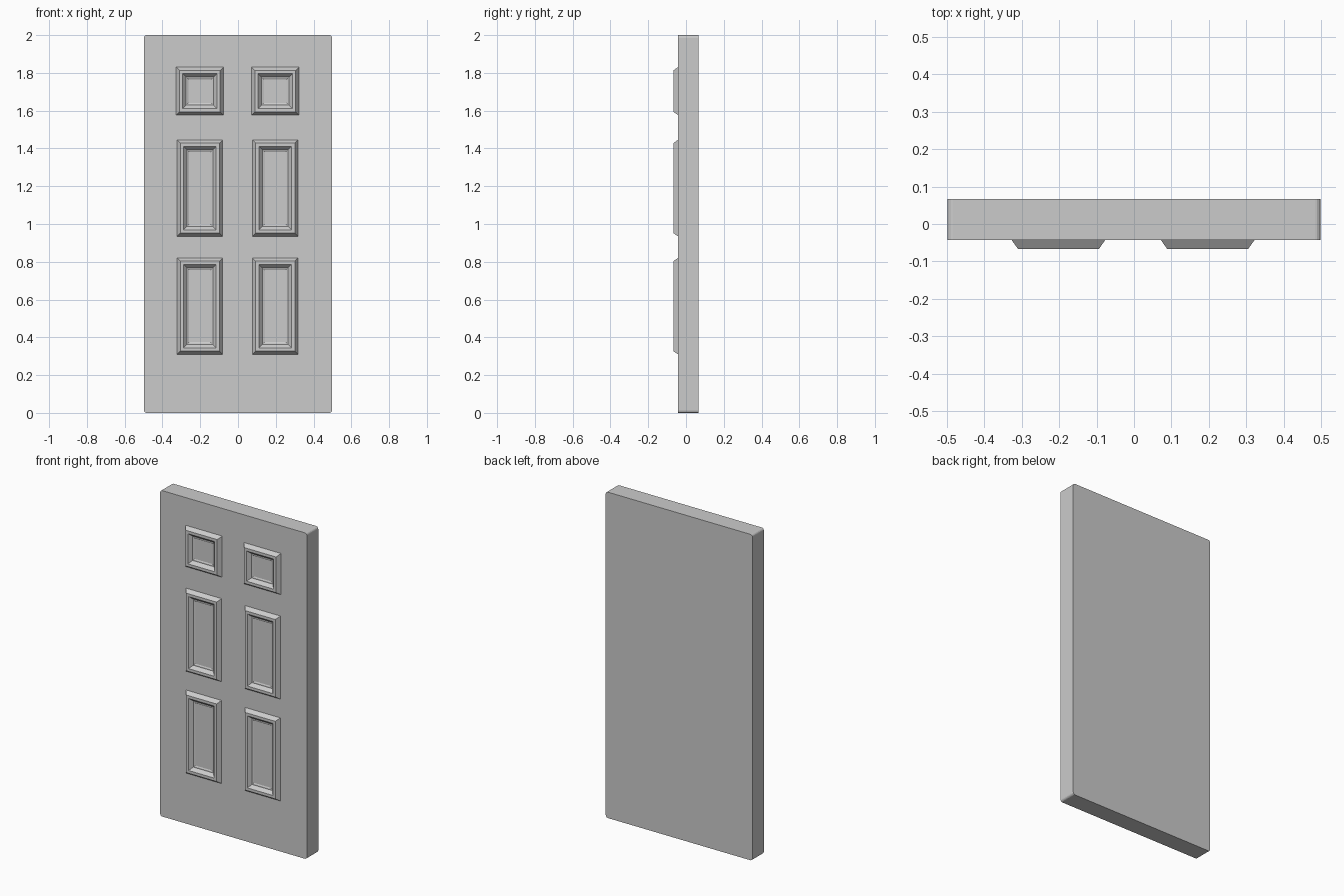
import bpy, bmesh
from math import sin, cos, pi

if "Cube" in bpy.data.objects:
    bpy.data.objects.remove(bpy.data.objects["Cube"])

FACE, BACK = -0.043, 0.067

def make(name, bm):
    bmesh.ops.recalc_face_normals(bm, faces=bm.faces)
    me = bpy.data.meshes.new(name)
    bm.to_mesh(me)
    bm.free()
    ob = bpy.data.objects.new(name, me)
    bpy.context.collection.objects.link(ob)
    return ob

# Door slab: rounded-corner outline extruded through its thickness
bm = bmesh.new()
r, n = 0.014, 4
outline = []
for i, (cx, cz) in enumerate([(.498 - r, 2 - r), (-.498 + r, 2 - r), (-.498 + r, r), (.498 - r, r)]):
    for k in range(n + 1):
        a = (i + k / n) * pi / 2
        outline.append(bm.verts.new((cx + r * cos(a), FACE, cz + r * sin(a))))
front = bm.faces.new(outline)
ext = bmesh.ops.extrude_face_region(bm, geom=[front], use_keep_orig=True)
bmesh.ops.translate(bm, vec=(0, BACK - FACE, 0),
                    verts=[v for v in ext["geom"] if isinstance(v, bmesh.types.BMVert)])
make("door_slab", bm)

# Moulding section: (inset from outer edge, height above the door face)
PROFILE = [(0, 0), (.017, .024), (.034, .024), (.052, .004), (.058, .004), (.064, .001)]

def panel(name, x0, x1, z0, z1):
    bm = bmesh.new()
    prev = None
    for d, h in PROFILE:
        y = FACE - h
        ring = [bm.verts.new(p) for p in ((x0 + d, y, z0 + d), (x1 - d, y, z0 + d),
                                          (x1 - d, y, z1 - d), (x0 + d, y, z1 - d))]
        if prev:
            for i in range(4):
                j = (i + 1) % 4
                bm.faces.new((prev[i], prev[j], ring[j], ring[i]))
        prev = ring
    bm.faces.new(prev)
    ob = make(name, bm)
    # Open shell: make the centre field face the front
    if ob.data.polygons[-1].normal.y > 0:
        ob.data.flip_normals()

# Six panels in three rows
for row, z0, z1, w in (("top", 1.577, 1.83, .25), ("middle", .935, 1.445, .241), ("bottom", .31, .82, .241)):
    for side, cx in (("left", -.202), ("right", .197)):
        panel(f"{row}_{side}_panel", cx - w / 2, cx + w / 2, z0, z1)
